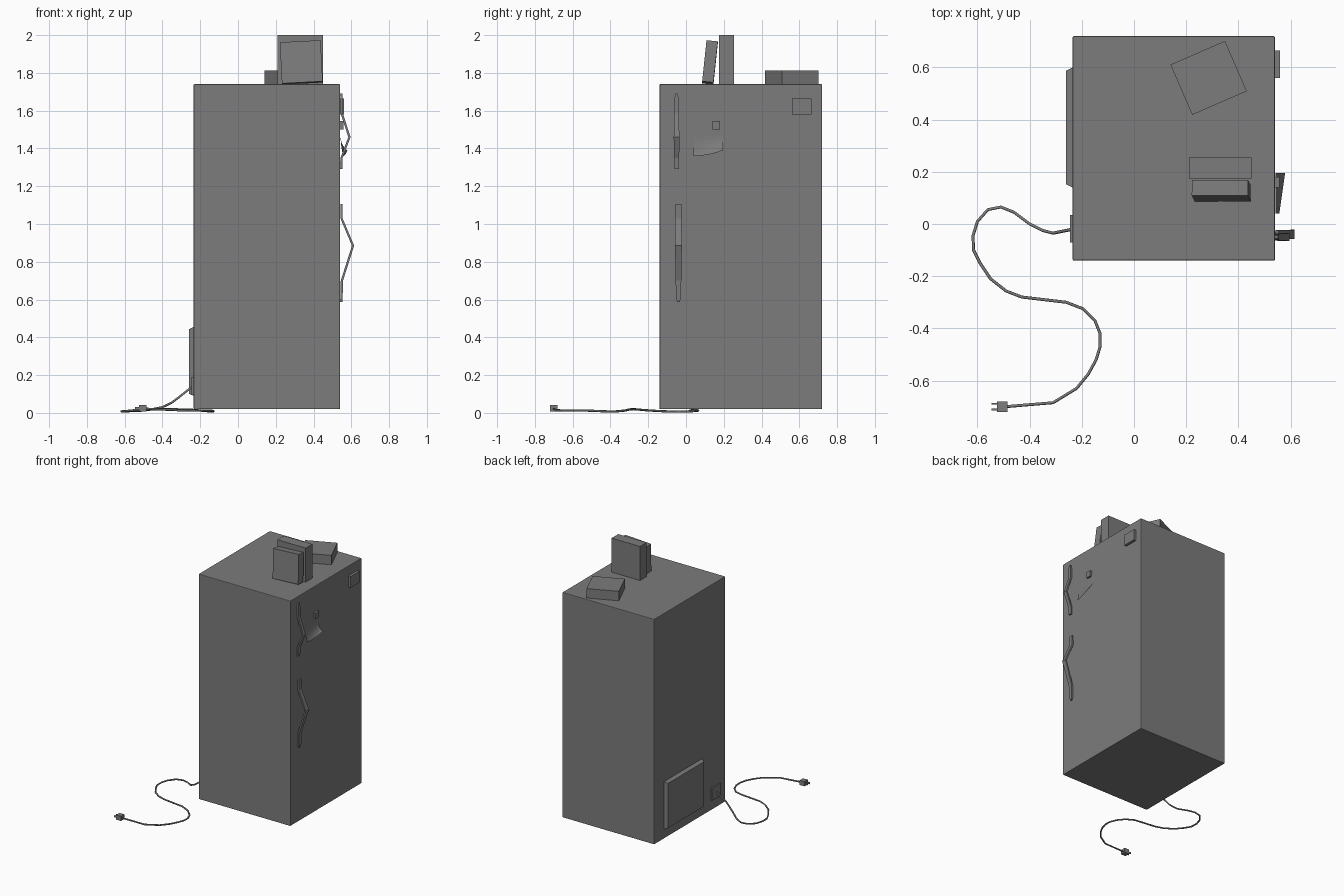
import bpy, bmesh, math
from mathutils import Vector, Matrix

cube = bpy.data.objects.get("Cube")
if cube:
    bpy.data.objects.remove(cube, do_unlink=True)

GREY = (0.2, 0.2, 0.2, 1.0)
mat = bpy.data.materials.new("plain grey")
mat.use_nodes = True
mat.diffuse_color = GREY
mat.node_tree.nodes["Principled BSDF"].inputs["Base Color"].default_value = GREY


def finish(name, bm):
    bmesh.ops.recalc_face_normals(bm, faces=bm.faces)
    mesh = bpy.data.meshes.new(name)
    bm.to_mesh(mesh)
    bm.free()
    mesh.materials.append(mat)
    obj = bpy.data.objects.new(name, mesh)
    bpy.context.collection.objects.link(obj)
    return obj


def box(name, lo, hi, bevel=0.0):
    lo, hi = Vector(lo), Vector(hi)
    bm = bmesh.new()
    bmesh.ops.create_cube(bm, size=1, matrix=Matrix.Diagonal((*(hi - lo), 1)))
    obj = finish(name, bm)
    obj.location = (lo + hi) / 2
    if bevel:
        mod = obj.modifiers.new("soft edges", "BEVEL")
        mod.width, mod.segments = bevel, 2
    return obj


def handle(name, y, path, thick=0.012):
    """Bent bar on the +x side; path holds (distance from side, z, half width)."""
    bm = bmesh.new()
    rings = []
    for out, z, half in path:
        x = SIDE + out
        rings.append([bm.verts.new(p) for p in (
            (x, y - half, z), (x, y + half, z),
            (x - thick, y + half, z), (x - thick, y - half, z))])
    for a, b in zip(rings, rings[1:]):
        for i in range(4):
            j = (i + 1) % 4
            bm.faces.new((a[i], a[j], b[j], b[i]))
    bm.faces.new(rings[0])
    bm.faces.new(rings[-1][::-1])
    return finish(name, bm)


# Cabinet
SIDE, BACK = 0.54, -0.235
box("cabinet", (BACK, -0.14, 0.02), (SIDE, 0.72, 1.74), 0.004)

# Door handles
handle("upper_handle", -0.05, [
    (0.012, 1.69, 0.006), (0.014, 1.67, 0.01), (0.014, 1.59, 0.012),
    (0.056, 1.46, 0.015), (0.014, 1.35, 0.014), (0.012, 1.29, 0.012)])
handle("lower_handle", -0.04, [
    (0.014, 1.105, 0.016), (0.014, 1.03, 0.017), (0.075, 0.885, 0.018),
    (0.016, 0.7, 0.015), (0.014, 0.61, 0.012), (0.012, 0.587, 0.007)])

# Badge, magnet and curling note on the door side
box("badge", (SIDE, 0.56, 1.58), (SIDE + 0.02, 0.665, 1.665))
box("magnet", (SIDE, 0.14, 1.5), (SIDE + 0.018, 0.18, 1.545))
bm = bmesh.new()
bmesh.ops.create_grid(bm, x_segments=6, y_segments=8, size=0.5)
for v in bm.verts:
    u, w = v.co.x + 0.5, v.co.y + 0.5
    curl = max(0, 1 - w / 0.65) ** 2
    v.co = (SIDE + 0.003 + curl * (0.014 + 0.022 * u),
            0.04 + 0.155 * u, 1.36 + 0.17 * w + 0.03 * curl * u * u)
finish("note", bm)

# Boxes standing and lying on the top
box("upright_box", (0.21, 0.175, 1.74), (0.45, 0.255, 2.0))
leaning = box("leaning_box", (0.227, 0.097, 1.746), (0.443, 0.157, 1.965))
leaning.rotation_euler = (math.radians(-6), math.radians(-3), 0)
flat = box("flat_box", (0.172, 0.455, 1.74), (0.4, 0.665, 1.812))
flat.rotation_euler.z = math.radians(23.5)

# Rear cover with chamfered rim
bm = bmesh.new()
rims = []
for x, inset in ((BACK, 0), (BACK - 0.025, 0.012)):
    y0, y1, z0, z1 = 0.14 + inset, 0.6 - inset, 0.09 + inset, 0.455 - inset
    rims.append([bm.verts.new((x, y, z)) for y, z in
                 ((y0, z0), (y1, z0), (y1, z1), (y0, z1))])
for i in range(4):
    j = (i + 1) % 4
    bm.faces.new((rims[0][i], rims[0][j], rims[1][j], rims[1][i]))
bm.faces.new(rims[0])
bm.faces.new(rims[1])
finish("rear_cover", bm)

# Power cord, its socket plate and plug
box("cord_plate", (BACK - 0.01, -0.07, 0.095), (BACK, 0.035, 0.19))
path = [(-.235, -.02, .145), (-.31, -.035, .085), (-.35, -.025, .055),
        (-.4, 0, .03), (-.46, .045, .018), (-.51, .065, .012),
        (-.56, .055, .01), (-.6, .01, .008), (-.617, -.045, .008),
        (-.615, -.1, .008), (-.59, -.15, .01), (-.55, -.21, .014),
        (-.49, -.257, .018), (-.43, -.28, .02), (-.26, -.3, .018),
        (-.195, -.325, .012), (-.15, -.37, .008), (-.13, -.42, .008),
        (-.13, -.47, .01), (-.145, -.52, .012), (-.175, -.575, .012),
        (-.22, -.63, .012), (-.31, -.685, .014), (-.49, -.7, .022)]
curve = bpy.data.curves.new("power_cord", "CURVE")
curve.dimensions = "3D"
curve.bevel_depth, curve.bevel_resolution = 0.006, 1
curve.use_fill_caps = True
spline = curve.splines.new("POLY")
spline.points.add(len(path) - 1)
for point, co in zip(spline.points, path):
    point.co = (*co, 1)
curve.materials.append(mat)
bpy.context.collection.objects.link(bpy.data.objects.new("power_cord", curve))

box("plug", (-0.525, -0.72, 0.007), (-0.485, -0.68, 0.043))
for side, y in (("left", -0.689), ("right", -0.711)):
    box(side + "_prong", (-0.546, y - 0.003, 0.018), (-0.52, y + 0.003, 0.032))
